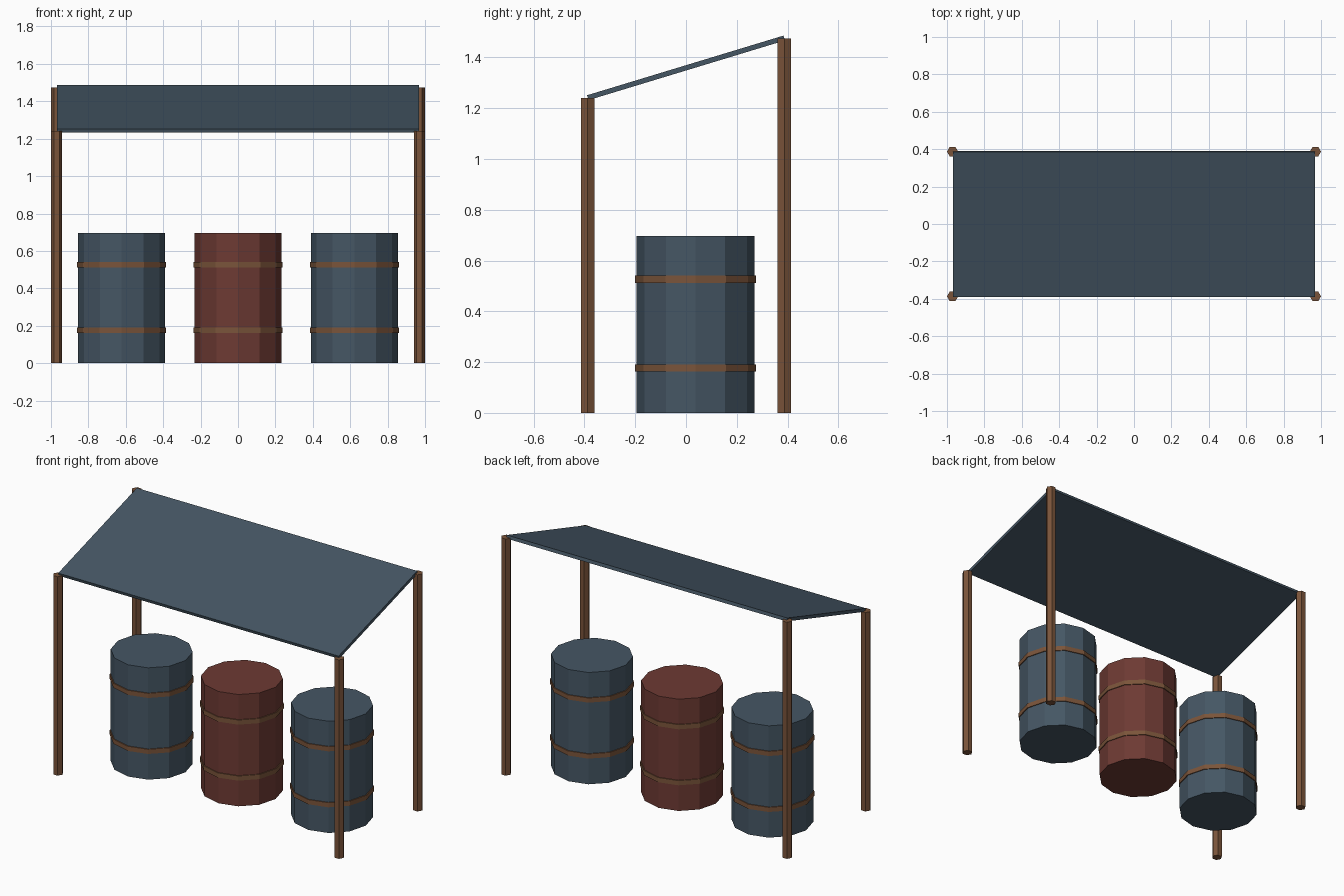
import bpy, bmesh, math

if "Cube" in bpy.data.objects:
    bpy.data.objects.remove(bpy.data.objects["Cube"])


def material(name, rgb):
    lin = [((c / 255 + 0.055) / 1.055) ** 2.4 for c in rgb]
    m = bpy.data.materials.new(name)
    m.diffuse_color = (*lin, 1)
    m.use_nodes = True
    m.node_tree.nodes["Principled BSDF"].inputs["Base Color"].default_value = m.diffuse_color
    return m


BLUE = material("slate blue", (69, 86, 100))
RED = material("rust red", (109, 58, 51))
BROWN = material("wood brown", (122, 84, 58))


def finish(name, bm, mat):
    bmesh.ops.recalc_face_normals(bm, faces=bm.faces)
    me = bpy.data.meshes.new(name)
    bm.to_mesh(me)
    bm.free()
    me.materials.append(mat)
    ob = bpy.data.objects.new(name, me)
    bpy.context.collection.objects.link(ob)
    return ob


def prism(name, x, y, z0, z1, r, sides, mat, inner=None):
    """Upright prism with a corner on +x; hollow ring if inner is given."""
    bm = bmesh.new()

    def loop(rad, z):
        return [bm.verts.new((x + rad * math.cos(2 * math.pi * i / sides),
                              y + rad * math.sin(2 * math.pi * i / sides), z))
                for i in range(sides)]

    loops = [loop(r, z0), loop(r, z1)]
    if inner:
        loops += [loop(inner, z1), loop(inner, z0)]
        pairs = list(zip(loops, loops[1:] + loops[:1]))
    else:
        bm.faces.new(loops[0])
        bm.faces.new(loops[1])
        pairs = [(loops[0], loops[1])]
    for a, b in pairs:
        for i in range(sides):
            j = (i + 1) % sides
            bm.faces.new((a[i], a[j], b[j], b[i]))
    return finish(name, bm, mat)


# Four hexagonal posts, taller at the back
for side, sx in (("left", -1), ("right", 1)):
    prism(f"front_post_{side}", sx * 0.97, -0.387, 0, 1.24, 0.03, 6, BROWN)
    prism(f"back_post_{side}", sx * 0.97, 0.387, 0, 1.475, 0.03, 6, BROWN)

# Sloping canopy sheet
bm = bmesh.new()
bmesh.ops.create_cube(bm, size=1)
slope = math.atan2(0.235, 0.774)
for v in bm.verts:
    v.co = (v.co.x * 1.934, v.co.y * math.hypot(0.235, 0.774), v.co.z * 0.02)
canopy = finish("canopy", bm, BLUE)
canopy.location = (0, 0, 1.359)
canopy.rotation_euler = (slope, 0, 0)

# Three barrels, each with two hoops
for name, x, mat in (("left", -0.622, BLUE), ("middle", 0, RED), ("right", 0.622, BLUE)):
    prism(f"barrel_{name}", x, 0.038, 0, 0.697, 0.2325, 12, mat)
    for level, z in (("lower", 0.177), ("upper", 0.526)):
        prism(f"{level}_hoop_{name}", x, 0.038, z - 0.0145, z + 0.0145,
              0.238, 12, BROWN, inner=0.225)
